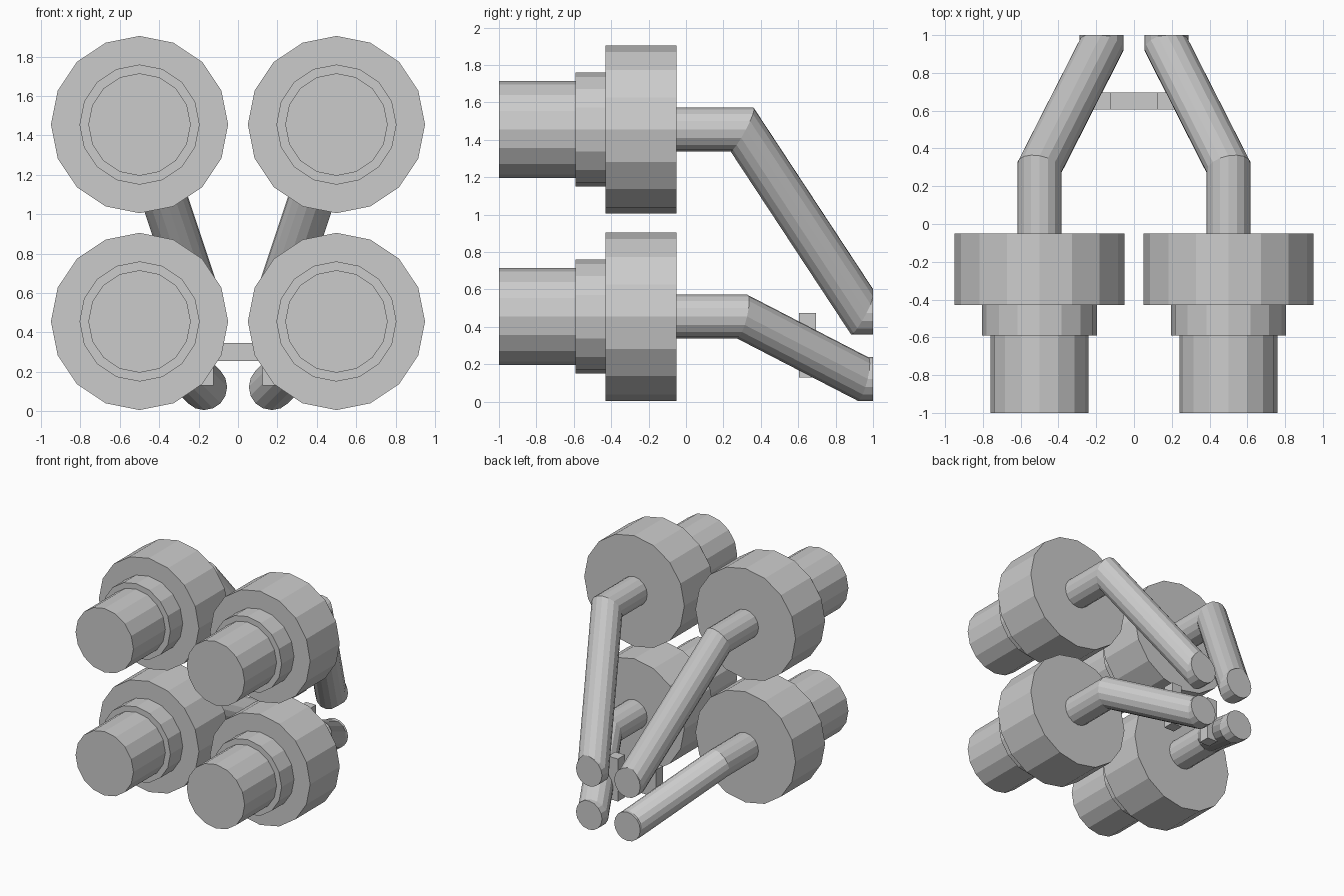
import bpy, bmesh, math
from mathutils import Vector

if "Cube" in bpy.data.objects:
    bpy.data.objects.remove(bpy.data.objects["Cube"])

SIDES = 16


def finish(name, bm):
    bmesh.ops.recalc_face_normals(bm, faces=bm.faces[:])
    mesh = bpy.data.meshes.new(name)
    bm.to_mesh(mesh)
    bm.free()
    obj = bpy.data.objects.new(name, mesh)
    bpy.context.collection.objects.link(obj)
    return obj


def circle(x, y, z, r):
    return [Vector((x + r * math.sin(a), y, z + r * math.cos(a)))
            for a in (2 * math.pi * i / SIDES for i in range(SIDES))]


def loft(name, rings):
    """Skin a list of rings and cap both ends."""
    bm = bmesh.new()
    rows = [[bm.verts.new(p) for p in ring] for ring in rings]
    for a, b in zip(rows, rows[1:]):
        for i in range(SIDES):
            j = (i + 1) % SIDES
            bm.faces.new((a[i], a[j], b[j], b[i]))
    bm.faces.new(rows[0])
    bm.faces.new(rows[-1])
    bmesh.ops.remove_doubles(bm, verts=bm.verts[:], dist=1e-4)
    return finish(name, bm)


def slide(ring, direction, point, normal):
    """Move ring points along direction onto a plane (mitred joint)."""
    return [p + direction * ((point - p).dot(normal) / direction.dot(normal)) for p in ring]


def pipe(name, side, z_start, z_end, r):
    fwd = Vector((0, 1, 0))
    bend1 = Vector((0.5 * side, 0.3, z_start))
    bend2 = Vector((0.172 * side, 0.945, z_end))
    slant = (bend2 - bend1).normalized()
    mitre = fwd + slant
    r0 = circle(0.5 * side, -0.06, z_start, r)
    r1 = slide(r0, fwd, bend1, mitre)
    r2 = slide(r1, slant, bend2, mitre)
    # keep the joint behind the flat end of the pipe
    tip = Vector((0, 1, 0))
    cut = slide(r2, slant, tip, fwd)
    r2 = [c if p.y > 1 else p for p, c in zip(r2, cut)]
    r3 = slide(r2, fwd, tip, fwd)
    loft(name, [r0, r1, r2, r3])


def box(name, x0, x1, y0, y1, z0, z1):
    bm = bmesh.new()
    bmesh.ops.create_cube(bm, size=1)
    bmesh.ops.scale(bm, vec=(x1 - x0, y1 - y0, z1 - z0), verts=bm.verts)
    bmesh.ops.translate(bm, vec=((x0 + x1) / 2, (y0 + y1) / 2, (z0 + z1) / 2), verts=bm.verts)
    finish(name, bm)


# Four stepped drums, each with a bent pipe behind it
for side, side_name in ((-1, "left"), (1, "right")):
    for z, z_end, row in ((0.455, 0.122, "lower"), (1.455, 0.475, "upper")):
        profile = [(-1.0, 0.26), (-0.59, 0.26), (-0.59, 0.305), (-0.43, 0.305),
                   (-0.43, 0.45), (-0.05, 0.45)]
        loft(f"{row}_{side_name}_drum", [circle(0.5 * side, y, z, r) for y, r in profile])
        pipe(f"{row}_{side_name}_pipe", side, z, z_end, 0.117)
    # Upright of the brace
    xs = sorted((0.125 * side, 0.215 * side))
    box(f"{side_name}_brace_upright", *xs, 0.605, 0.695, 0.13, 0.475)

# Cross bar of the brace
box("brace_cross_bar", -0.125, 0.125, 0.605, 0.695, 0.255, 0.345)
